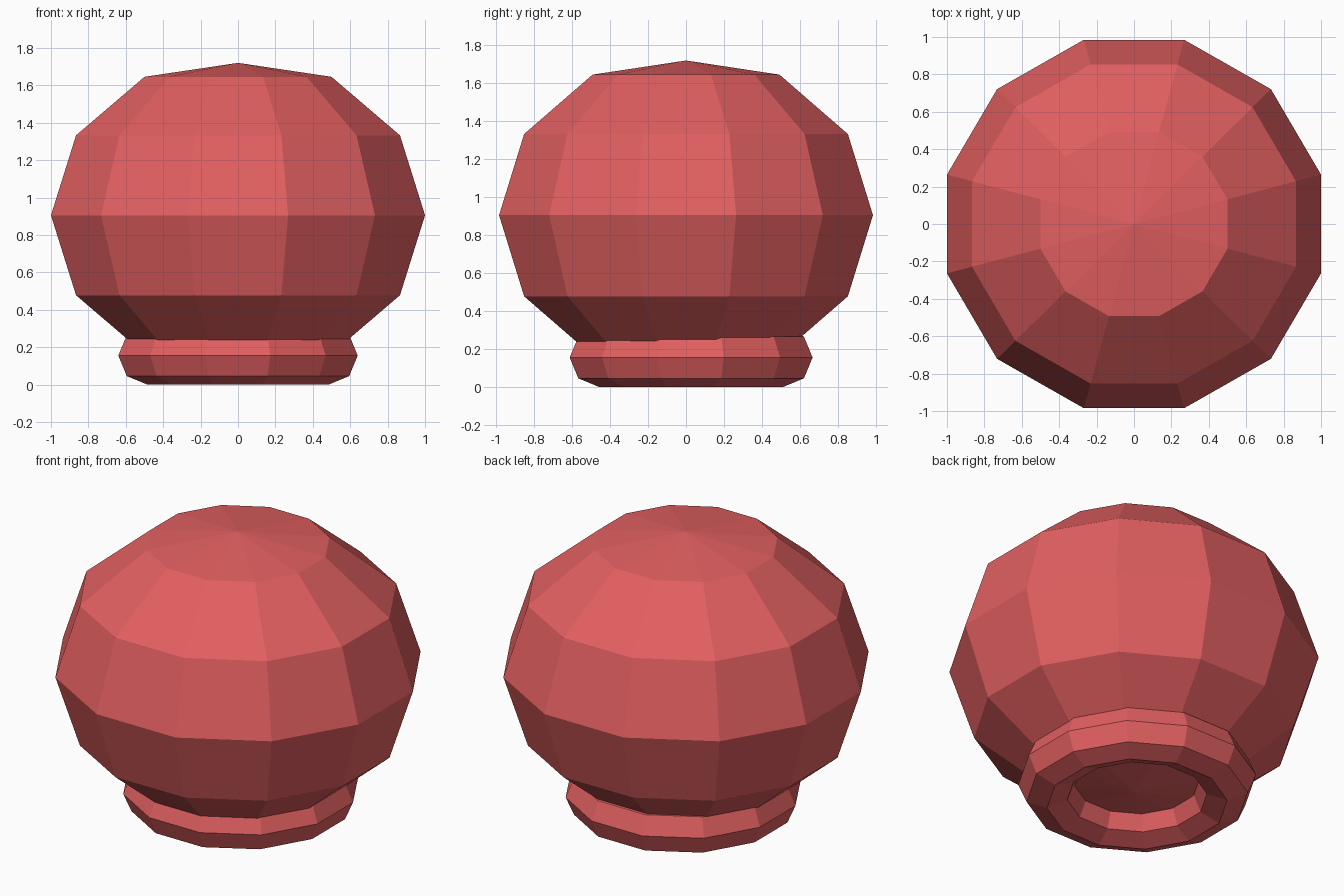
import bpy
import bmesh
import math

if "Cube" in bpy.data.objects:
    bpy.data.objects.remove(bpy.data.objects["Cube"])

SIDES = 12

red = bpy.data.materials.new("soft_red")
red.diffuse_color = (0.76, 0.115, 0.118, 1.0)
red.use_nodes = True
red.node_tree.nodes["Principled BSDF"].inputs["Base Color"].default_value = red.diffuse_color


def lathe(name, profile, closed=False, y_scale=1.0, y_shift=0.0):
    """Spin (flat-side radius, z) points into a 12-sided flat-shaded solid."""
    bm = bmesh.new()
    rings = []
    for r, z in profile:
        if r == 0:
            rings.append([bm.verts.new((0, y_shift, z))] * SIDES)
            continue
        corner = r / math.cos(math.pi / SIDES)
        angles = [(i + 0.5) * math.tau / SIDES for i in range(SIDES)]
        rings.append([bm.verts.new((corner * math.cos(a),
                                    corner * math.sin(a) * y_scale + y_shift, z))
                      for a in angles])
    pairs = list(zip(rings, rings[1:]))
    if closed:
        pairs.append((rings[-1], rings[0]))
    for low, high in pairs:
        for i in range(SIDES):
            j = (i + 1) % SIDES
            bm.faces.new(dict.fromkeys((low[i], low[j], high[j], high[i])))
    bmesh.ops.recalc_face_normals(bm, faces=bm.faces)
    mesh = bpy.data.meshes.new(name)
    bm.to_mesh(mesh)
    bm.free()
    mesh.materials.append(red)
    obj = bpy.data.objects.new(name, mesh)
    bpy.context.collection.objects.link(obj)
    return obj


# Round body: six bands with slightly flattened poles
MID = 0.905
body = [(0, MID - 0.815)]
for k in range(1, 6):
    t = math.pi * k / 6
    body.append((math.sin(t), MID - 0.855 * math.cos(t)))
body.append((0, MID + 0.815))
lathe("round_body", body, y_scale=0.985)

# Base ring: eight-sided tube, set slightly towards the back
TUBE = 0.155
ring = [(0.485 + TUBE * math.cos(k * math.tau / 8),
         TUBE + TUBE * math.sin(k * math.tau / 8)) for k in range(8)]
lathe("base_ring", ring, closed=True, y_shift=0.027)
